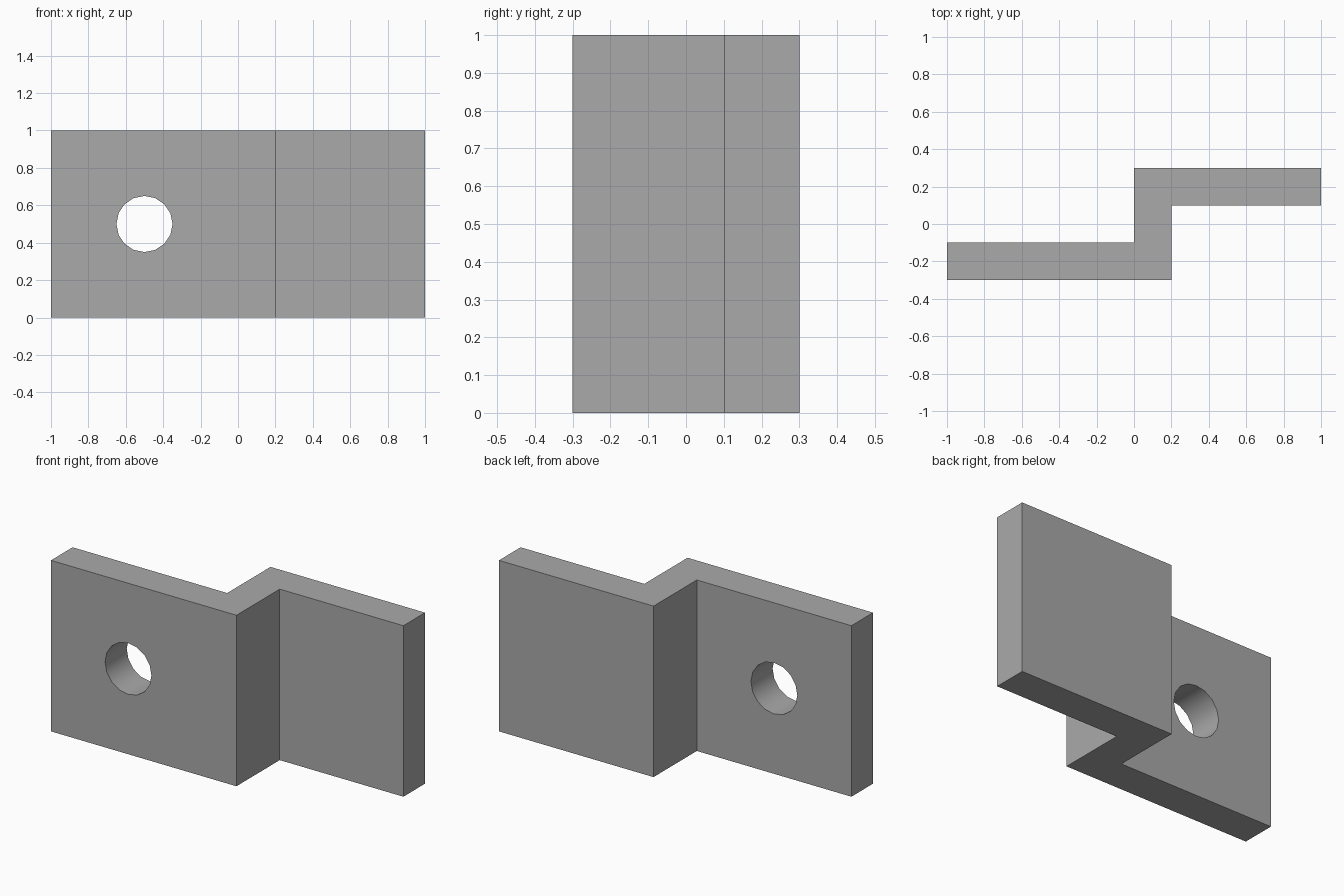
import bpy
import bmesh
import math
from mathutils import Matrix, Vector

cube = bpy.data.objects.get("Cube")
if cube:
    bpy.data.objects.remove(cube, do_unlink=True)

# Plain grey material
grey = bpy.data.materials.new("plain_grey")
grey.use_nodes = True
colour = (0.4, 0.4, 0.4, 1)
grey.diffuse_color = colour
grey.node_tree.nodes["Principled BSDF"].inputs["Base Color"].default_value = colour


def make_object(name, bm):
    bmesh.ops.recalc_face_normals(bm, faces=bm.faces)
    mesh = bpy.data.meshes.new(name)
    bm.to_mesh(mesh)
    bm.free()
    mesh.materials.append(grey)
    obj = bpy.data.objects.new(name, mesh)
    bpy.context.collection.objects.link(obj)
    return obj


# Z-shaped plate: a plan profile extruded upwards
profile = [(-1, -0.3), (0.2, -0.3), (0.2, 0.1), (1, 0.1),
           (1, 0.3), (0, 0.3), (0, -0.1), (-1, -0.1)]
bm = bmesh.new()
base = bm.faces.new([bm.verts.new((x, y, 0)) for x, y in profile])
extruded = bmesh.ops.extrude_face_region(bm, geom=[base], use_keep_orig=True)
bmesh.ops.translate(bm, vec=Vector((0, 0, 1)),
                    verts=[v for v in extruded["geom"] if isinstance(v, bmesh.types.BMVert)])
bracket = make_object("z_bracket", bm)

# Round bolt hole through the front flange
bm = bmesh.new()
place = Matrix.Translation((-0.5, -0.2, 0.5)) @ Matrix.Rotation(math.pi / 2, 4, "X")
bmesh.ops.create_cone(bm, cap_ends=True, segments=16, radius1=0.15, radius2=0.15,
                      depth=0.4, matrix=place)
cutter = make_object("hole_cutter", bm)
cutter.hide_render = True
cutter.hide_set(True)

cut = bracket.modifiers.new("bolt_hole", "BOOLEAN")
cut.operation = "DIFFERENCE"
cut.solver = "EXACT"
cut.object = cutter

# Apply the cut, then smooth the hole wall while keeping corners sharp
bpy.ops.object.select_all(action="DESELECT")
bracket.select_set(True)
bpy.context.view_layer.objects.active = bracket
bpy.ops.object.modifier_apply(modifier=cut.name)
bpy.data.objects.remove(cutter, do_unlink=True)
bpy.ops.object.shade_smooth_by_angle(angle=math.radians(35))
